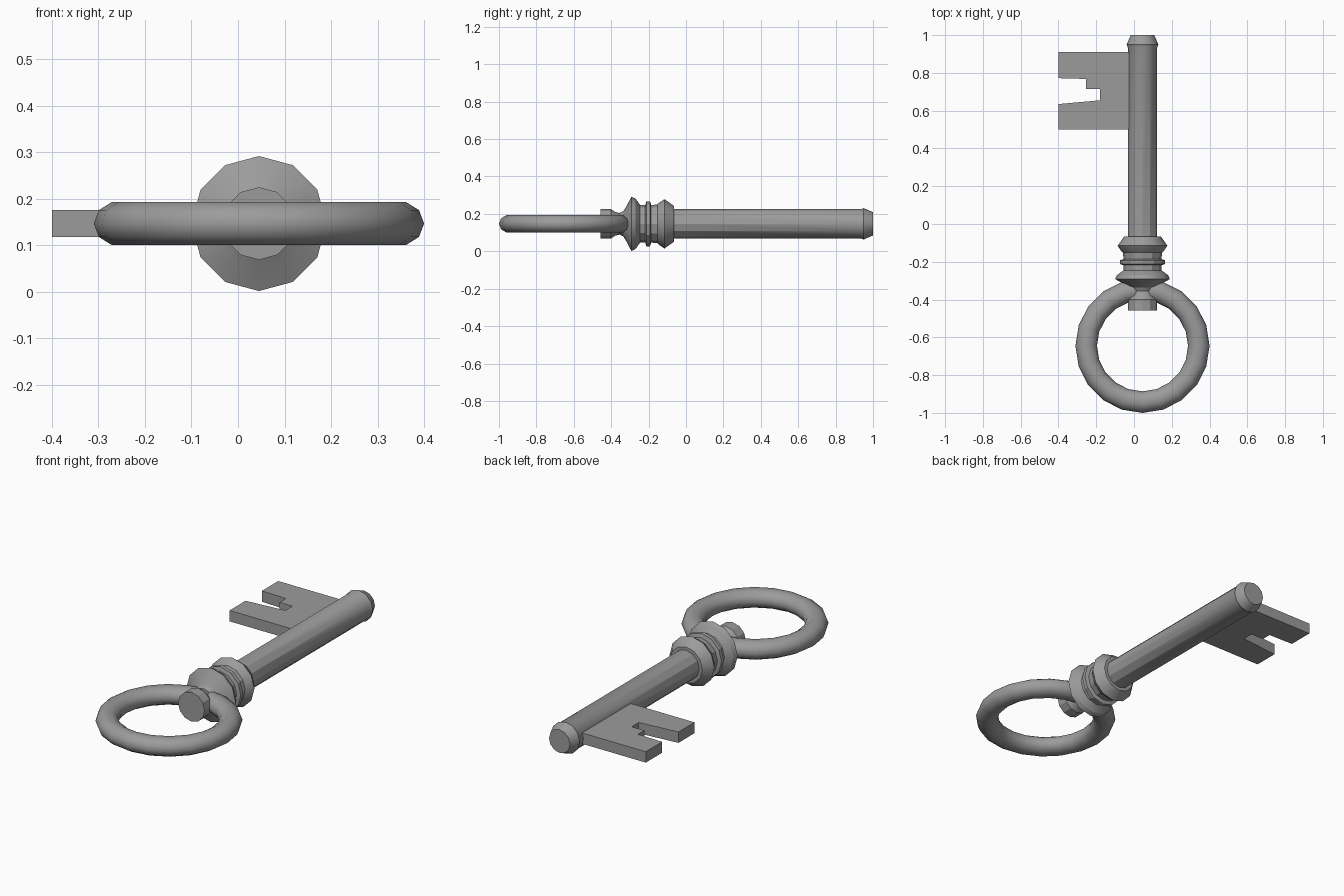
import bpy, bmesh, math
from mathutils import Vector

if "Cube" in bpy.data.objects:
    bpy.data.objects.remove(bpy.data.objects["Cube"])

CX, CZ = 0.045, 0.147   # key axis, running along y

# Dark iron colour shared by all parts
iron = bpy.data.materials.new("dark_iron")
iron.diffuse_color = (0.33, 0.33, 0.33, 1)
iron.use_nodes = True
iron.node_tree.nodes["Principled BSDF"].inputs["Base Color"].default_value = iron.diffuse_color


def finish(name, bm, angle):
    """Make the object, smooth below the given edge angle in degrees."""
    bmesh.ops.recalc_face_normals(bm, faces=bm.faces)
    for f in bm.faces:
        f.smooth = True
    me = bpy.data.meshes.new(name)
    bm.to_mesh(me)
    bm.free()
    me.set_sharp_from_angle(angle=math.radians(angle))
    me.materials.append(iron)
    ob = bpy.data.objects.new(name, me)
    bpy.context.collection.objects.link(ob)
    return ob


def turned(name, profile, sides=12):
    """Capped lathe around the key axis; profile is (y, radius)."""
    bm = bmesh.new()
    rings = []
    for y, r in profile:
        angles = [2 * math.pi * i / sides for i in range(sides)]
        rings.append([bm.verts.new((CX + r * math.sin(a), y, CZ + r * math.cos(a)))
                      for a in angles])
    for a, b in zip(rings, rings[1:]):
        for i in range(sides):
            j = (i + 1) % sides
            bm.faces.new((a[i], a[j], b[j], b[i]))
    bm.faces.new(rings[0])
    bm.faces.new(rings[-1])
    return finish(name, bm, 29.5)


# Shaft with collar mouldings, pinched neck and flared tip
turned("shaft", [
    (-0.457, 0.078), (-0.400, 0.078), (-0.380, 0.064), (-0.355, 0.058),
    (-0.335, 0.068), (-0.318, 0.095), (-0.292, 0.145), (-0.270, 0.135),
    (-0.245, 0.100), (-0.218, 0.100), (-0.212, 0.120), (-0.192, 0.120),
    (-0.186, 0.100), (-0.152, 0.104), (-0.145, 0.112), (-0.115, 0.132),
    (-0.065, 0.096), (-0.065, 0.078), (0.935, 0.078), (0.950, 0.084),
    (1.000, 0.062)])

# Ring handle: slightly flattened ten-sided tube
bm = bmesh.new()
SEG, TUBE, R, RW, RH = 20, 10, 0.298, 0.057, 0.049
loops = []
for i in range(SEG):
    a = 2 * math.pi * i / SEG
    loop = []
    for k in range(TUBE):
        t = 2 * math.pi * k / TUBE
        d = R + RW * math.cos(t)
        loop.append(bm.verts.new((CX + d * math.cos(a), -0.645 + d * math.sin(a),
                                  CZ + RH * math.sin(t))))
    loops.append(loop)
for i in range(SEG):
    a, b = loops[i], loops[(i + 1) % SEG]
    for k in range(TUBE):
        m = (k + 1) % TUBE
        bm.faces.new((a[k], a[m], b[m], b[k]))
finish("ring_handle", bm, 180)

# Notched bit plate
outline = [(CX, 0.50), (-0.40, 0.50), (-0.40, 0.635), (-0.18, 0.655),
           (-0.18, 0.715), (-0.255, 0.715), (-0.255, 0.768), (-0.40, 0.772),
           (-0.40, 0.91), (CX, 0.91)]
bm = bmesh.new()
face = bm.faces.new([bm.verts.new((x, y, 0.118)) for x, y in outline])
ext = bmesh.ops.extrude_face_region(bm, geom=[face])
bmesh.ops.translate(bm, vec=Vector((0, 0, 0.058)),
                    verts=[g for g in ext["geom"] if isinstance(g, bmesh.types.BMVert)])
finish("bit_plate", bm, 20)
